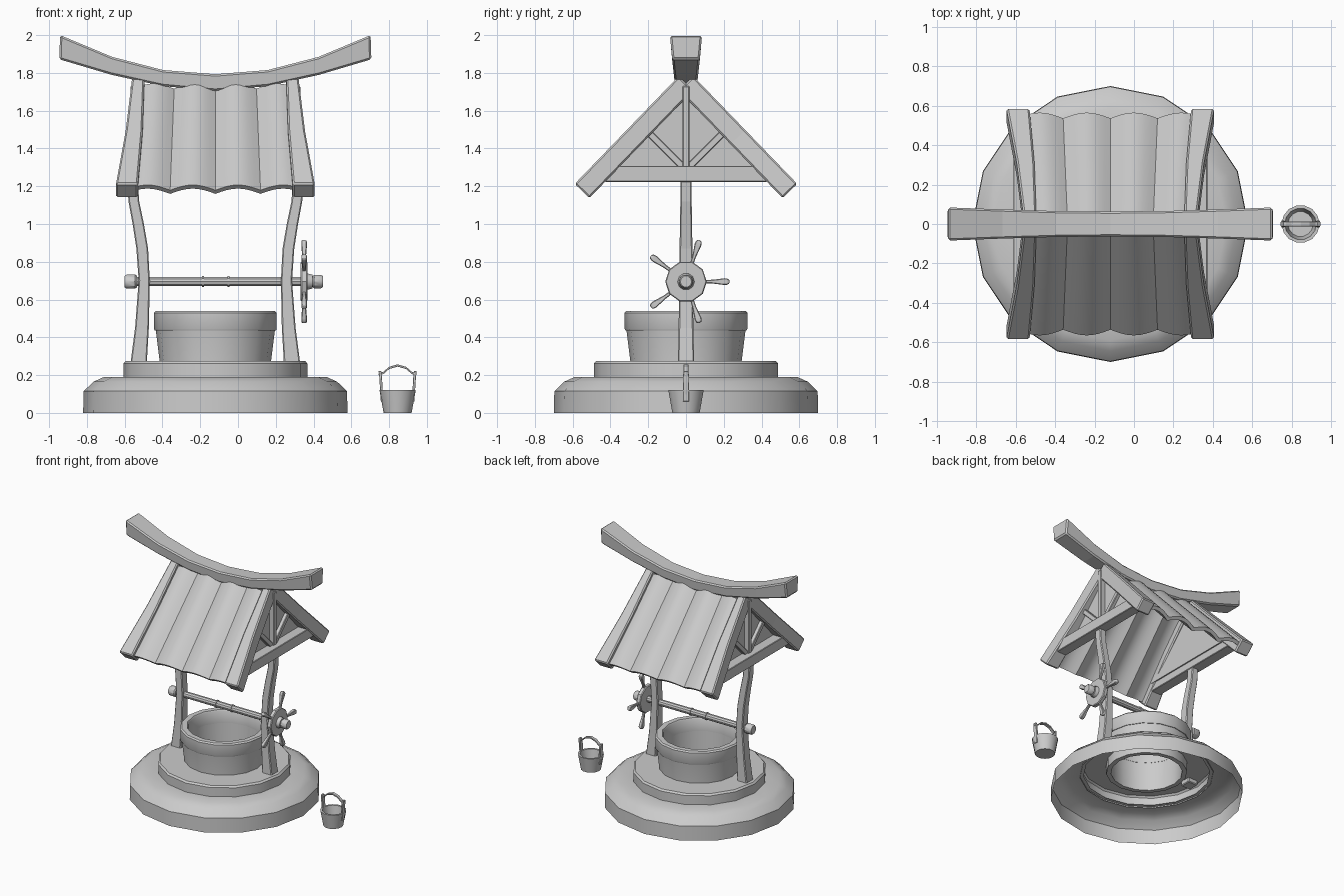
import bpy, bmesh, math
from mathutils import Vector

if "Cube" in bpy.data.objects:
    bpy.data.objects.remove(bpy.data.objects["Cube"])

CX = -0.12  # the well's own centre line; the bucket stands to its right


def add(name, verts, faces, bevel=0.0, fix=True, loc=(CX, 0, 0)):
    me = bpy.data.meshes.new(name)
    bm = bmesh.new()
    vs = [bm.verts.new(v) for v in verts]
    for f in faces:
        bm.faces.new([vs[i] for i in f])
    if fix:
        bmesh.ops.recalc_face_normals(bm, faces=bm.faces)
    bm.to_mesh(me)
    bm.free()
    ob = bpy.data.objects.new(name, me)
    ob.location = loc
    bpy.context.collection.objects.link(ob)
    if bevel:
        m = ob.modifiers.new("bevel", "BEVEL")
        m.width, m.segments = bevel, 1
    return ob


def smooth(ob, angle=35):
    bpy.ops.object.select_all(action='DESELECT')
    ob.select_set(True)
    bpy.context.view_layer.objects.active = ob
    bpy.ops.object.shade_smooth_by_angle(angle=math.radians(angle))


def lathe(name, prof, n=16, closed=False, axis='Z', loc=(CX, 0, 0)):
    """Turn (radius, height) points round an axis; radius 0 makes a cap centre."""
    verts, faces, rows = [], [], []
    for r, h in prof:
        row = []
        for i in range(1 if r == 0 else n):
            a = 2 * math.pi * i / n
            p = (r * math.cos(a), r * math.sin(a), h)
            row.append(len(verts))
            verts.append(p if axis == 'Z' else (p[2], p[0], p[1]))
        rows.append(row * n if r == 0 else row)
    pairs = list(zip(rows, rows[1:])) + ([(rows[-1], rows[0])] if closed else [])
    for a, b in pairs:
        for i in range(n):
            j = (i + 1) % n
            faces.append(list(dict.fromkeys([a[i], a[j], b[j], b[i]])))
    ob = add(name, verts, faces, fix=False, loc=loc)
    smooth(ob)
    return ob


def loft(name, sections, bevel=0.006, loc=(CX, 0, 0)):
    """Skin a row of four-cornered sections and cap both ends."""
    verts = [p for s in sections for p in s]
    faces = [(0, 1, 2, 3), tuple(len(verts) - 4 + k for k in range(4))]
    for s in range(len(sections) - 1):
        for k in range(4):
            m = (k + 1) % 4
            faces.append((4*s + k, 4*s + m, 4*s + 4 + m, 4*s + 4 + k))
    return add(name, verts, faces, bevel, loc=loc)


def bar_yz(name, p, q, w0, w1, x0, x1, bevel=0.004):
    """Straight bar in the y-z plane, between x0 and x1."""
    p, q = Vector(p), Vector(q)
    d = (q - p).normalized()
    n = Vector((-d.y, d.x))
    secs = []
    for c, w in ((p, w0), (q, w1)):
        a, b = c + n * w / 2, c - n * w / 2
        secs.append([(x0, a.x, a.y), (x1, a.x, a.y), (x1, b.x, b.y), (x0, b.x, b.y)])
    return loft(name, secs, bevel)


# Stone base (open underneath), step and well shaft
lathe("base", [(.70, 0), (.697, .115), (.645, .165), (.59, .19), (.46, .19)])
lathe("step", [(.487, .18), (.487, .262), (.475, .275), (.28, .275)])
lathe("well_shaft", [(.295, .2), (.295, .275), (.315, .435), (.27, .435), (.26, .2)], closed=True)
lathe("well_rim", [(.32, .435), (.325, .445), (.325, .53), (.315, .54),
                   (.275, .54), (.268, .53), (.268, .435)], closed=True)

# Supports and gables, mirrored left and right
POST = [(.24, .362, .45, .045), (.28, .362, .447, .043), (.45, .352, .425, .039),
        (.70, .347, .406, .036), (.87, .356, .418, .034), (1.0, .378, .438, .032),
        (1.12, .403, .46, .03), (1.25, .412, .468, .03)]
TOP, LOW = Vector((0, 1.745)), Vector((.55, 1.175))
NRM = Vector((.72, .694))
for sx, side in ((-1, "left"), (1, "right")):
    loft(side + "_post", [[(sx*a, -h, z), (sx*b, -h, z), (sx*b, h, z), (sx*a, h, z)]
                          for z, a, b, h in POST])
    for sy, end in ((-1, "front"), (1, "back")):
        secs = []
        for t, a, b in ((0, .375, .44), (.5, .385, .475), (1, .41, .527)):
            c = TOP.lerp(LOW, t)
            o, i = c + NRM * .054, c - NRM * .054
            secs.append([(sx*a, sy*o.x, o.y), (sx*b, sy*o.x, o.y),
                         (sx*b, sy*i.x, i.y), (sx*a, sy*i.x, i.y)])
        loft(f"{side}_{end}_rafter", secs, .009)
        bar_yz(f"{side}_{end}_brace", (sy*.015, 1.3), (sy*.22, 1.505), .036, .036,
               sx*.40, sx*.44)
    bar_yz(side + "_tie_beam", (-.43, 1.265), (.43, 1.265), .085, .085, sx*.405, sx*.492)
    bar_yz(side + "_king_post", (0, 1.28), (0, 1.73), .036, .036, sx*.40, sx*.45)
    add(side + "_gable_panel", [(sx*x, y, z) for x in (.395, .412)
                                for y, z in ((-.42, 1.28), (.42, 1.28), (0, 1.72))],
        [(0, 1, 2), (3, 4, 5), (0, 1, 4, 3), (1, 2, 5, 4), (2, 0, 3, 5)])

# Scalloped roof sheets: sharp valleys with round crests between
PER, NX, NT = .243, 28, 4
for sy, end in ((-1, "front"), (1, "back")):
    rings = []
    for k in range(NT + 1):
        t = k / NT
        for up in (0, .028):
            for i in range(NX + 1):
                u = (i - NX / 2) / 8 * PER
                c = Vector((.02, 1.712)).lerp(Vector((.532, 1.175)), t)
                c = c + NRM * (abs(math.sin(math.pi * u / PER)) * .04 - .022 + up)
                rings.append((u * (.91 + .09 * t) * .985, sy * c.x, c.y))
    W = NX + 1
    faces = []
    for k in range(NT):
        a, b = 2 * W * k, 2 * W * (k + 1)
        for o in (0, W):
            faces += [(a+o+i, a+o+i+1, b+o+i+1, b+o+i) for i in range(NX)]
        faces += [(a+e, a+W+e, b+W+e, b+e) for e in (0, NX)]
    for a in (0, 2 * W * NT):
        faces += [(a+i, a+i+1, a+W+i+1, a+W+i) for i in range(NX)]
    smooth(add(end + "_roof_sheet", rings, faces), 30)

# Sagging ridge beam
half = [(0, 1.793, 1.705, .064), (.277, 1.815, 1.73, .067),
        (.547, 1.885, 1.79, .075), (.822, 2.0, 1.872, .085)]
secs = [(-x, t, b, w) for x, t, b, w in half[:0:-1]] + half
loft("ridge_beam", [[(x, -w, t), (x, w, t), (x * 1.005, w * .86, b), (x * 1.005, -w * .86, b)]
                    for x, t, b, w in secs], .01)

# Windlass axle with end caps and rope stops
ax = [(0, .57), (.03, .57), (.037, .56), (.037, .523), (.03, .515), (.025, .515)]
for x in (.07, -.065):
    ax += [(.025, x + .006), (.03, x + .005), (.03, x - .005), (.025, x - .006)]
ax += [(.025, -.415), (.032, -.415), (.039, -.424), (.039, -.47), (.032, -.48), (0, -.48)]
lathe("axle", ax[::-1], 10, axis='X', loc=(CX, 0, .695))

# Hand wheel with five grips
lathe("hand_wheel", [(0, .452), (.105, .452), (.11, .458), (.11, .482), (.105, .488),
                     (.045, .488), (.038, .515), (0, .515)], 10, axis='X', loc=(CX, 0, .695))
for k in range(5):
    a = 2 * math.pi * k / 5
    d, n = Vector((math.cos(a), math.sin(a))), Vector((-math.sin(a), math.cos(a)))
    secs = []
    for r, w in ((.09, .009), (.14, .010), (.205, .018), (.222, .016), (.23, .009)):
        p, q = d * r + n * w, d * r - n * w
        h = min(w, .015)
        secs.append([(.47 - h, *p), (.47 + h, *p), (.47 + h, *q), (.47 - h, *q)])
    loft(f"wheel_grip_{k + 1}", secs, .004, (CX, 0, .695))

# Bucket with two lugs and an arched handle
BX = (.845, 0, 0)
lathe("bucket", [(0, 0), (.074, 0), (.096, .12), (.08, .12), (.064, .02), (0, .02)], 14, loc=BX)
for s, side in ((-1, "left"), (1, "right")):
    loft(f"bucket_{side}_lug",
         [[(s*(x - .007), -w, z), (s*(x + .007), -w, z), (s*(x + .007), w, z), (s*(x - .007), w, z)]
          for x, w, z in ((.082, .015, .06), (.09, .017, .19), (.094, .012, .222))], .002, BX)
arc = [(-.1, .205), (-.075, .212), (-.045, .238), (0, .251), (.045, .238), (.075, .212), (.1, .205)]
loft("bucket_handle", [[(x, -.013, z - .006), (x, .013, z - .006), (x, .013, z + .006),
                        (x, -.013, z + .006)] for x, z in arc], .002, BX)
